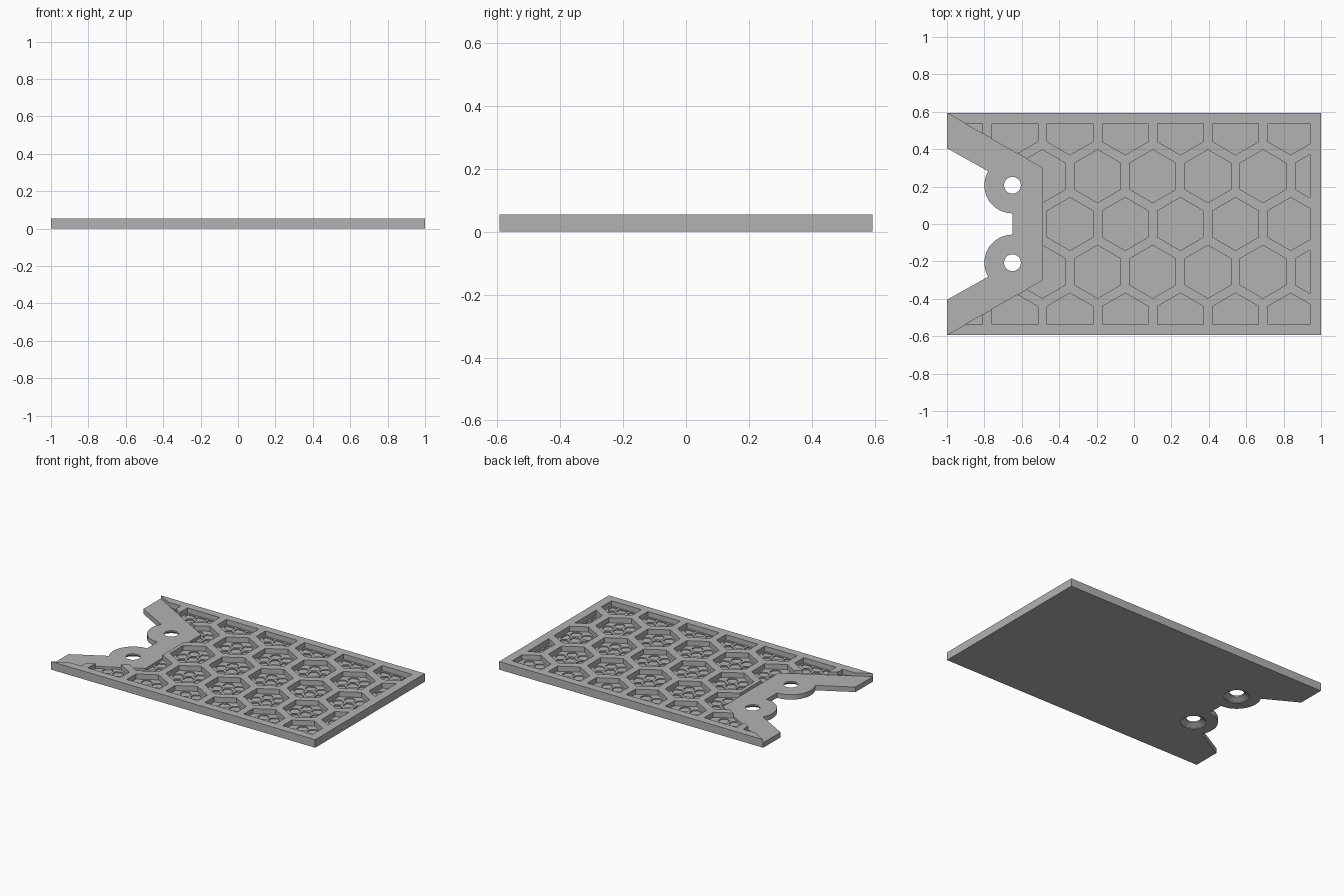
import bpy, bmesh, math
from mathutils import Vector

cube = bpy.data.objects.get("Cube")
if cube:
    bpy.data.objects.remove(cube, do_unlink=True)

HALF_W, TOP, PAD_TOP = 0.593, 0.055, 0.034   # plate half depth and heights
FLOOR, CELL_FLOOR = 0.02, 0.013              # pocket floor, small cell floor
PITCH, HEX_R = 0.295, 0.1414                 # honeycomb spacing and cell radius
HOLE_X, HOLE_Y, BOSS_R = -0.65, 0.207, 0.15

grey = bpy.data.materials.new("light_grey")
grey.use_nodes = True
colour = (0.45, 0.45, 0.45, 1)
grey.diffuse_color = colour
grey.node_tree.nodes["Principled BSDF"].inputs["Base Color"].default_value = colour


def add_prism(bm, points, z0, z1):
    """Extrude a counter-clockwise outline from z0 to z1."""
    low = [bm.verts.new((x, y, z0)) for x, y in points]
    high = [bm.verts.new((x, y, z1)) for x, y in points]
    bm.faces.new(low[::-1])
    bm.faces.new(high)
    n = len(points)
    for i in range(n):
        j = (i + 1) % n
        bm.faces.new((low[i], low[j], high[j], high[i]))


def make_object(name, bm):
    bmesh.ops.recalc_face_normals(bm, faces=bm.faces[:])
    mesh = bpy.data.meshes.new(name)
    bm.to_mesh(mesh)
    bm.free()
    mesh.materials.append(grey)
    obj = bpy.data.objects.new(name, mesh)
    bpy.context.collection.objects.link(obj)
    return obj


def carve(obj, cutters):
    """Subtract the cutters, bake the result and remove them."""
    for cutter in cutters:
        cutter.hide_render = True
        mod = obj.modifiers.new("cut", 'BOOLEAN')
        mod.operation, mod.solver, mod.object = 'DIFFERENCE', 'EXACT', cutter
    graph = bpy.context.evaluated_depsgraph_get()
    mesh = bpy.data.meshes.new_from_object(obj.evaluated_get(graph))
    obj.modifiers.clear()
    obj.data = mesh
    for cutter in cutters:
        bpy.data.objects.remove(cutter, do_unlink=True)


def hexagon(cx, cy, r):
    angles = [math.radians(30 + 60 * k) for k in range(6)]
    return [(cx + r * math.cos(a), cy + r * math.sin(a)) for a in angles]


def clip(points, axis, limit, sign):
    """Keep the part of a convex outline where sign * coordinate < limit."""
    out = []
    for i, p in enumerate(points):
        q = points[(i + 1) % len(points)]
        dp, dq = limit - sign * p[axis], limit - sign * q[axis]
        if dp > 0:
            out.append(p)
        if dp * dq < 0:
            out.append(tuple(Vector(p).lerp(Vector(q), dp / (dp - dq))))
    return out


def clip_to_border(points, inset=0.0):
    for axis, limit, sign in ((0, 0.94, 1), (1, 0.538, 1), (1, 0.538, -1)):
        points = clip(points, axis, limit - inset, sign)
    return points


# Honeycomb plate with a V shaped opening for the mounting pad
bm = bmesh.new()
v_edge = [(-1, -HALF_W), (-0.49, -0.302), (-0.49, 0.302), (-1, HALF_W)]
add_prism(bm, [(1, HALF_W)] + v_edge[::-1] + [(1, -HALF_W)], 0, TOP)
plate = make_object("honeycomb_plate", bm)

# Large pockets, each with a cluster of small cells in its floor
pockets, cells = bmesh.new(), bmesh.new()
for row in range(-2, 3):
    cy = row * PITCH * math.sqrt(3) / 2
    start = -0.49 if row % 2 else -0.342
    for col in range(-2, 6):
        cx = start + col * PITCH
        if cx > 1.05 or (abs(row) < 2 and cx < -0.5):
            continue
        add_prism(pockets, clip_to_border(hexagon(cx, cy, HEX_R)), FLOOR, TOP + 0.05)
        centres = [(cx, cy)] + [(cx + 0.08 * math.cos(k * math.pi / 3),
                                 cy + 0.08 * math.sin(k * math.pi / 3)) for k in range(6)]
        for x, y in centres:
            small = clip_to_border(hexagon(x, y, 0.037), 0.01)
            if len(small) > 2:
                add_prism(cells, small, CELL_FLOOR, FLOOR + 0.01)
carve(plate, [make_object("pocket_cutter", pockets), make_object("cell_cutter", cells)])

# Lower mounting pad with two arms and two rounded bosses
arc = [math.radians(150 + 120 * k / 20) for k in range(21)]
upper = [(-1, 0.405)] + [(HOLE_X + BOSS_R * math.cos(a), HOLE_Y + BOSS_R * math.sin(a))
                         for a in arc]
lower = [(x, -y) for x, y in reversed(upper)]
bm = bmesh.new()
add_prism(bm, v_edge + upper + lower, 0, PAD_TOP)
pad = make_object("mounting_pad", bm)

# Screw holes, countersunk from below
for side in (-1, 1):
    bm = bmesh.new()
    rings = []
    for r, z in ((0.08, -0.002), (0.08, 0.004), (0.045, 0.024), (0.045, 0.06)):
        rings.append([bm.verts.new((HOLE_X + r * math.cos(k * math.pi / 16),
                                    side * HOLE_Y + r * math.sin(k * math.pi / 16), z))
                      for k in range(32)])
    bm.faces.new(rings[0][::-1])
    bm.faces.new(rings[-1])
    for a, b in zip(rings, rings[1:]):
        for k in range(32):
            j = (k + 1) % 32
            bm.faces.new((a[k], a[j], b[j], b[k]))
    carve(pad, [make_object("hole_cutter", bm)])

# Smooth the round bosses and holes while keeping edges sharp
bpy.ops.object.select_all(action='DESELECT')
pad.select_set(True)
bpy.context.view_layer.objects.active = pad
bpy.ops.object.shade_smooth_by_angle(angle=math.radians(25))
